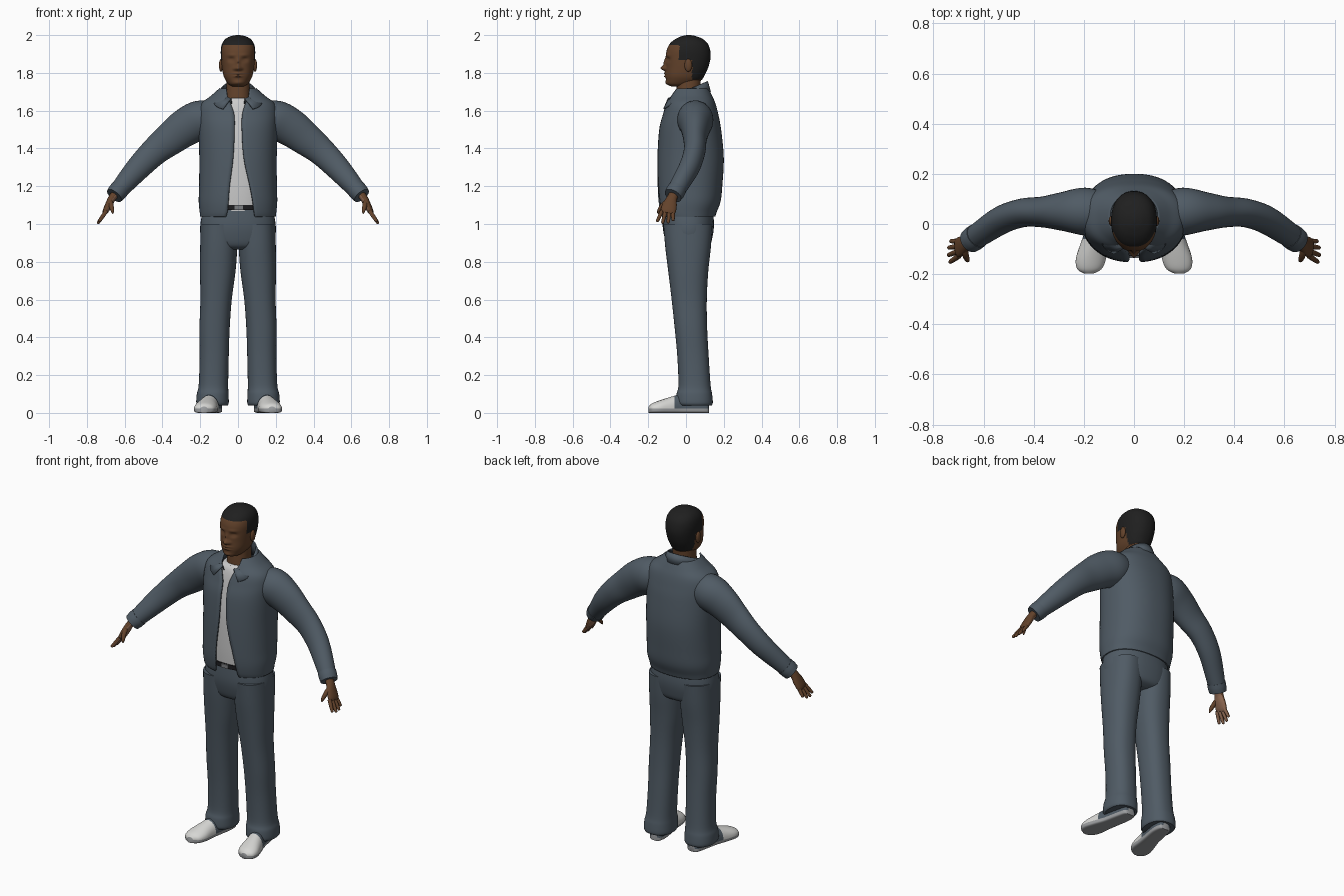
import bpy, bmesh, math
from mathutils import Vector, Matrix

if "Cube" in bpy.data.objects:
    bpy.data.objects.remove(bpy.data.objects["Cube"])


def material(name, r, g, b):
    m = bpy.data.materials.new(name)
    m.use_nodes = True
    m.diffuse_color = (r, g, b, 1)
    bsdf = m.node_tree.nodes["Principled BSDF"]
    bsdf.inputs["Base Color"].default_value = (r, g, b, 1)
    bsdf.inputs["Roughness"].default_value = 0.8
    return m


denim = material("slate denim", 0.08, 0.105, 0.13)
lining = material("dark collar lining", 0.03, 0.038, 0.047)
skin = material("brown skin", 0.125, 0.055, 0.024)
palm_skin = material("light palm skin", 0.27, 0.14, 0.085)
hair = material("black hair", 0.014, 0.014, 0.014)
cotton = material("white cotton", 0.6, 0.6, 0.6)
leather = material("white shoe leather", 0.68, 0.68, 0.66)
rubber = material("grey sole", 0.33, 0.34, 0.35)
belt_black = material("black belt", 0.012, 0.012, 0.014)
metal = material("buckle metal", 0.2, 0.21, 0.22)


def finish(name, bm, mats, rule=None, angle=50):
    """Turn a bmesh into a smooth shaded object, colouring faces by a rule."""
    bmesh.ops.recalc_face_normals(bm, faces=bm.faces)
    bm.normal_update()
    if rule:
        for f in bm.faces:
            f.material_index = rule(f.calc_center_median(), f.normal)
    mesh = bpy.data.meshes.new(name)
    bm.to_mesh(mesh)
    bm.free()
    for m in mats:
        mesh.materials.append(m)
    mesh.shade_smooth()
    mesh.set_sharp_from_angle(angle=math.radians(angle))
    obj = bpy.data.objects.new(name, mesh)
    bpy.context.collection.objects.link(obj)
    return obj


def smooth_rows(rows, steps):
    """Catmull-Rom interpolation of the section parameters."""
    out = []
    for i in range(len(rows) - 1):
        quad = [rows[max(i - 1, 0)], rows[i], rows[i + 1], rows[min(i + 2, len(rows) - 1)]]
        for k in range(steps):
            t = k / steps
            out.append([b + (c - a) * t / 2 + (a - 2.5 * b + 2 * c - d / 2) * t * t
                        + (1.5 * (b - c) + (d - a) / 2) * t ** 3
                        for a, b, c, d in zip(*quad)])
    return out + [list(rows[-1])]


def skin_rings(name, rings, mats, closed=True, rule=None, angle=50):
    bm = bmesh.new()
    loops = [[bm.verts.new(p) for p in ring] for ring in rings]
    n = len(loops[0])
    for a, b in zip(loops, loops[1:]):
        for i in range(n if closed else n - 1):
            j = (i + 1) % n
            bm.faces.new((a[i], a[j], b[j], b[i]))
    if closed:
        bm.faces.new(loops[0])
        bm.faces.new(loops[-1])
    return finish(name, bm, mats, rule, angle)


def power(v, e):
    return math.copysign(abs(v) ** (2 / e), v)


def oval(z, cx, hw, yf, yb, e=2.3, start=0, end=math.tau, n=40, closed=True):
    """Horizontal rounded section; angle zero points to the front."""
    pts = []
    for i in range(n):
        a = start + (end - start) * i / (n if closed else n - 1)
        pts.append(Vector((cx + hw * power(math.sin(a), e),
                           (yf + yb) / 2 - (yb - yf) / 2 * power(math.cos(a), e), z)))
    return pts


def column(name, rows, mats, e=2.3, steps=5, **kw):
    return skin_rings(name, [oval(*r, e=e) for r in smooth_rows(rows, steps)], mats, **kw)


def tube(name, rows, mats, steps=5, n=24, rule=None):
    """Rows are x, y, z, radius along y, radius across; swept along the path."""
    rows = smooth_rows(rows, steps)
    pts = [Vector(r[:3]) for r in rows]
    rings = []
    for i, r in enumerate(rows):
        t = (pts[min(i + 1, len(pts) - 1)] - pts[max(i - 1, 0)]).normalized()
        v = (Vector((0, 1, 0)) - t * t.y).normalized()
        u = t.cross(v)
        rings.append([pts[i] + v * r[3] * math.cos(math.tau * k / n)
                      + u * r[4] * math.sin(math.tau * k / n) for k in range(n)])
    return skin_rings(name, rings, mats, rule=rule)


def ellipsoid(name, loc, size, mat):
    bm = bmesh.new()
    bmesh.ops.create_uvsphere(bm, u_segments=20, v_segments=12, radius=1,
                              matrix=Matrix.Translation(loc) @ Matrix.Diagonal((*size, 1)))
    return finish(name, bm, [mat])


# Head: smooth loft with features pushed out or in, hair coloured by region
head_rows = [(1.728, 0, .03, -.075, .02), (1.74, 0, .05, -.1, .05), (1.765, 0, .068, -.106, .085),
             (1.79, 0, .078, -.108, .1), (1.83, 0, .085, -.106, .118), (1.88, 0, .09, -.106, .13),
             (1.92, 0, .091, -.102, .128), (1.955, 0, .084, -.085, .115), (1.98, 0, .066, -.055, .088),
             (1.995, 0, .036, -.02, .05), (2.0, 0, .008, .005, .025)]
# x, z, spread in x, spread in z, push forward
features = [(0, 1.825, .013, .013, .028), (0, 1.855, .009, .022, .012), (.017, 1.822, .009, .008, .009),
            (.036, 1.87, .017, .011, -.013), (.036, 1.868, .012, .005, .005), (.034, 1.894, .024, .008, .004),
            (0, 1.797, .022, .005, .011), (0, 1.782, .019, .005, .01), (0, 1.748, .022, .011, .006)]


def sculpt(p):
    if p.y < -.03:
        for x, z, sx, sz, push in features:
            p.y -= push * math.exp(-((abs(p.x) - x) / sx) ** 2 - ((p.z - z) / sz) ** 2)
    return p


def hair_region(c, n):
    return int(c.z > 1.948 or (c.y > -.035 and c.z > 1.87) or (c.y > .032 and c.z > 1.765))


skin_rings("head", [[sculpt(p) for p in oval(*r, e=2.25, n=80)] for r in smooth_rows(head_rows, 8)],
           [skin, hair], rule=hair_region, angle=80)
column("neck", [(1.6, 0, .07, -.055, .08), (1.68, 0, .064, -.052, .075), (1.79, 0, .06, -.045, .08)], [skin])

# Shirt under the jacket
column("shirt", [(1.07, 0, .16, -.122, .12), (1.2, 0, .175, -.128, .15), (1.4, 0, .18, -.126, .16),
                 (1.56, 0, .18, -.104, .14), (1.64, 0, .13, -.086, .12), (1.668, 0, .072, -.068, .09)], [cotton])

# Open jacket body: section parameters plus the two front edges
jacket_rows = [(1.04, 0, .195, -.125, .15, -.062, .088), (1.065, 0, .198, -.134, .158, -.056, .084),
               (1.12, 0, .203, -.143, .178, -.05, .077), (1.2, 0, .201, -.147, .187, -.044, .062),
               (1.35, 0, .2, -.147, .195, -.025, .03), (1.5, 0, .204, -.137, .181, -.018, .02),
               (1.58, 0, .205, -.117, .166, -.02, .022), (1.635, 0, .19, -.1, .152, -.038, .038),
               (1.675, 0, .14, -.08, .135, -.055, .055), (1.715, 0, .095, -.06, .115, -.06, .06)]


def edge_angle(x, hw, e=2.3):
    return math.asin(power(x / hw, 4 / e))


def jacket_ring(r):
    e = 2.3
    a = math.asin(math.copysign(abs(r[6] / r[2]) ** (e / 2), r[6]))
    b = math.asin(math.copysign(abs(r[5] / r[2]) ** (e / 2), r[5]))
    return oval(*r[:5], e=e, start=a, end=math.tau + b, n=64, closed=False)


jacket = skin_rings("jacket_body", [jacket_ring(r) for r in smooth_rows(jacket_rows, 6)], [denim], closed=False)
collar_rings = [[], [], []]
for i in range(41):
    a = math.radians(-156 + 312 * i / 40)
    k = (1 - math.cos(a)) / 2
    s, c = math.sin(a), math.cos(a)
    collar_rings[0].append((.078 * s, .02 - .03 * k + .082 * c, 1.68 - .05 * k))
    collar_rings[1].append((.088 * s, .02 - .03 * k + .092 * c, 1.755 - .095 * k))
    collar_rings[2].append(((.107 + .1 * k ** 3) * s, .02 - .04 * k + .108 * c, 1.7 - .1 * k * k))
collar_inside = skin_rings("collar_lining", collar_rings[:2], [lining], closed=False)
collar = skin_rings("collar", collar_rings[1:], [denim], closed=False)
for obj, thick in ((jacket, .01), (collar, .008), (collar_inside, .004)):
    mod = obj.modifiers.new("thickness", "SOLIDIFY")
    mod.thickness = thick
    mod.offset = 0

# Trousers seat, belt and buckle
column("trouser_seat", [(.865, 0, .1, -.07, .09), (.885, 0, .17, -.098, .125), (.93, 0, .196, -.114, .14),
                        (1.0, 0, .199, -.124, .148), (1.1, 0, .18, -.12, .14)], [denim])
column("belt", [(1.075, 0, .186, -.13, .142), (1.1, 0, .183, -.13, .14)], [belt_black], steps=1)
bm = bmesh.new()
bmesh.ops.create_cube(bm, size=1, matrix=Matrix.Translation((.005, -.132, 1.088)) @ Matrix.Diagonal((.045, .009, .022, 1)))
finish("belt_buckle", bm, [metal], angle=30)

# Limbs, built once for each side
arm_rows = [(.12, .04, 1.56, .085, .085), (.2, .05, 1.55, .095, .104), (.28, .05, 1.51, .078, .1),
            (.36, .048, 1.45, .062, .088), (.44, .045, 1.385, .057, .075), (.52, .02, 1.305, .055, .066),
            (.6, -.03, 1.215, .05, .054), (.652, -.067, 1.152, .045, .043)]
cuff_rows = [(.625, -.047, 1.186, .05, .051), (.64, -.058, 1.168, .051, .051), (.655, -.069, 1.15, .048, .047)]
palm_rows = [(.645, -.06, 1.165, .026, .022), (.668, -.075, 1.135, .028, .02), (.685, -.086, 1.1, .038, .019),
             (.7, -.094, 1.07, .04, .016), (.706, -.098, 1.056, .034, .011)]
leg_rows = [(.04, .134, .08, -.043, .137), (.055, .135, .086, -.052, .142), (.1, .134, .084, -.05, .138),
            (.15, .13, .078, -.04, .13), (.3, .126, .077, -.046, .12), (.45, .124, .08, -.06, .112),
            (.6, .116, .083, -.076, .11), (.75, .107, .094, -.094, .118), (.88, .102, .098, -.11, .132),
            (1.0, .1, .097, -.12, .14)]
shoe_rows = [(.122, .125, .018, .045), (.112, .126, .036, .07), (.06, .13, .046, .09), (-.02, .145, .048, .1),
             (-.08, .16, .054, .085), (-.14, .172, .06, .066), (-.18, .178, .048, .05), (-.198, .18, .018, .034)]


def shoe_ring(s, y, cx, hw, top, base=.022, n=36):
    pts = []
    for k in range(n):
        a = math.tau * k / n
        up = math.sin(a)
        z = base + (top - base) * power(up, 2.2) if up > 0 else base * (1 + power(up, 5))
        pts.append((s * (cx + hw * power(math.cos(a), 2 if up > 0 else 5)), y, z))
    return pts


def shoe_color(c, n):
    return 2 if c.z < .021 else 0 if c.y < -.06 else 1


for side, s in (("left", 1), ("right", -1)):
    def flip(rows, col=0):
        return [tuple(s * v if i == col else v for i, v in enumerate(r)) for r in rows]

    def palm_side(c, n):
        return int(n.dot(Vector((-.9 * s, 0, -.4))) > .45)

    tube(side + "_sleeve", flip(arm_rows), [denim], n=36)
    tube(side + "_cuff", flip(cuff_rows), [denim], n=36)
    tube(side + "_palm", flip(palm_rows), [skin, palm_skin], rule=palm_side)
    for i, (y, length) in enumerate(((-.127, .85), (-.108, 1), (-.088, .97), (-.07, .78))):
        spread = (y + .098) * .5
        finger = [(.698 + .045 * t * length, y - .012 * t + spread * t, 1.068 - .066 * t * length, r, r)
                  for t, r in ((0, .011), (.4, .0105), (.8, .009), (.95, .007), (1, .002))]
        tube(f"{side}_finger_{i + 1}", flip(finger), [skin, palm_skin], steps=3, n=12, rule=palm_side)
    thumb = [(.676, -.09, 1.125, .013, .013), (.672, -.122, 1.1, .013, .013),
             (.665, -.142, 1.072, .01, .01), (.662, -.149, 1.055, .003, .003)]
    tube(side + "_thumb", flip(thumb), [skin], steps=4, n=12)
    column(side + "_trouser_leg", flip(leg_rows, 1), [denim])
    skin_rings(side + "_shoe", [shoe_ring(s, *r) for r in smooth_rows(shoe_rows, 6)],
               [leather, denim, rubber], rule=shoe_color)
    ellipsoid(side + "_ear", (s * .09, .012, 1.84), (.011, .02, .034), skin)
